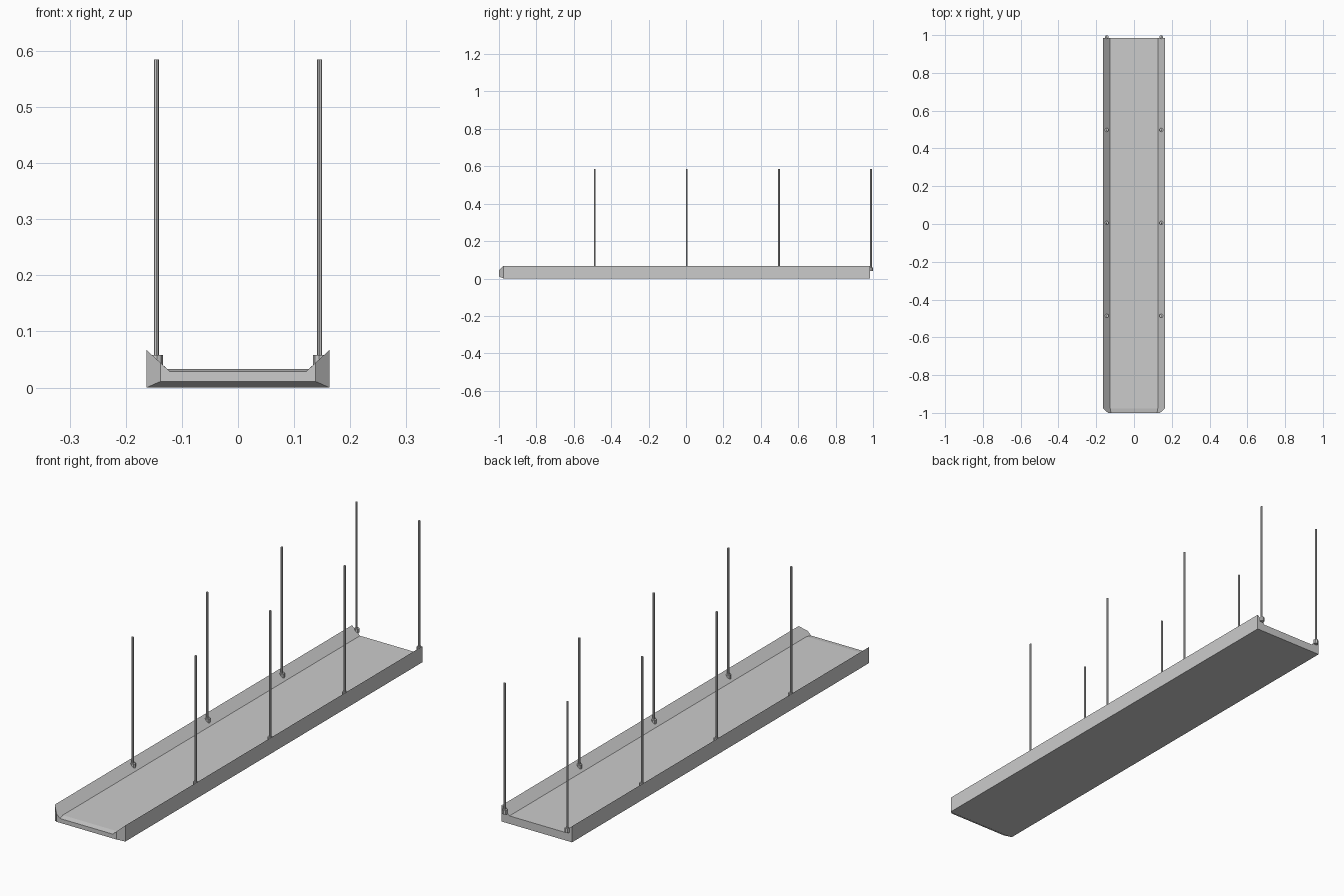
import bpy, bmesh

if "Cube" in bpy.data.objects:
    bpy.data.objects.remove(bpy.data.objects["Cube"])

def mesh_object(name, bm):
    bmesh.ops.recalc_face_normals(bm, faces=bm.faces)
    me = bpy.data.meshes.new(name)
    bm.to_mesh(me)
    bm.free()
    ob = bpy.data.objects.new(name, me)
    bpy.context.collection.objects.link(ob)
    return ob

def section(bx, bz, wall_z, floor_x, floor_z):
    """Closed tray cross-section, symmetric in x."""
    return [(-bx, bz), (bx, bz), (bx, wall_z), (floor_x, floor_z),
            (-floor_x, floor_z), (-bx, wall_z)]

# Tray: lofted from a square back end to a chamfered front end
full = section(0.163, 0, 0.067, 0.126, 0.033)
nose = section(0.138, 0.011, 0.044, 0.122, 0.029)
bm = bmesh.new()
rings = [[bm.verts.new((x, y, z)) for x, z in prof]
         for y, prof in ((0.985, full), (-0.976, full), (-1.0, nose))]
for a, b in zip(rings, rings[1:]):
    for i in range(6):
        j = (i + 1) % 6
        bm.faces.new((a[i], a[j], b[j], b[i]))
bm.faces.new(rings[0])
bm.faces.new(rings[-1])
mesh_object("tray", bm)

def cylinder(name, radius, x, y, z0, z1, sides=8):
    bpy.ops.mesh.primitive_cylinder_add(vertices=sides, radius=radius, depth=z1 - z0,
                                        location=(x, y, (z0 + z1) / 2))
    bpy.context.object.name = name

# Hanger rods with their small sockets on the sloped side walls
for y in (-0.486, 0.006, 0.498, 0.99):
    for side in (-1, 1):
        cylinder("hanger_rod", 0.0043, side * 0.1455, y - 0.001, 0.045, 0.585)
        cylinder("rod_socket", 0.010, side * 0.144, y, 0.040, 0.058)
